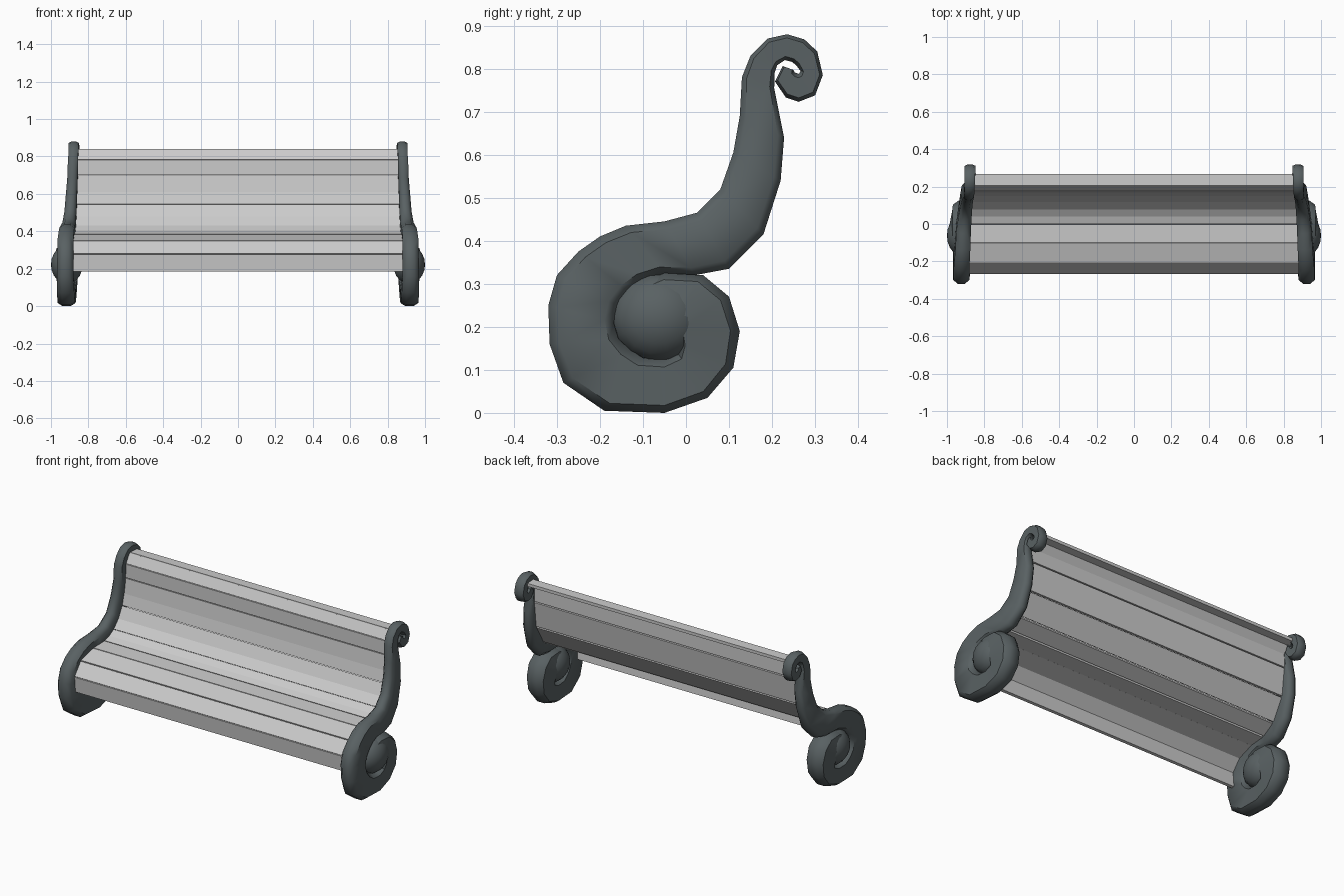
import bpy, bmesh, math
from mathutils import Vector

if "Cube" in bpy.data.objects:
    bpy.data.objects.remove(bpy.data.objects["Cube"])

# Scroll band: outer edge (y, z) and inner edge (y, z), from top curl to bottom eye
BAND = [
    (.225, .806, .250, .797), (.207, .770, .252, .792), (.232, .733, .256, .790),
    (.262, .723, .262, .788), (.300, .738, .264, .790), (.318, .785, .266, .795),
    (.305, .840, .256, .808), (.275, .868, .246, .816), (.235, .880, .230, .820),
    (.190, .870, .212, .808), (.150, .830, .206, .790), (.130, .780, .205, .755),
    (.125, .690, .228, .640), (.110, .605, .220, .540), (.080, .520, .180, .415),
    (.025, .465, .100, .335), (-.05, .445, .020, .320), (-.14, .435, -.05, .323),
    (-.20, .410, -.10, .308), (-.25, .375, -.135, .283), (-.30, .320, -.160, .250),
    (-.32, .250, -.168, .210), (-.317, .160, -.157, .172), (-.285, .070, -.130, .147),
    (-.19, .005, -.10, .128), (-.05, .000, -.05, .124), (.050, .035, -.02, .140),
    (.110, .105, -.02, .165), (.125, .190, -.03, .195), (.100, .270, -.04, .210),
    (.040, .320, -.05, .215), (-.05, .325, -.06, .215), (-.12, .295, -.07, .215)]

# Sideways centre and half thickness at chosen stations: (station, x, half)
THICK = [(0, .876, .031), (6, .876, .029), (10, .880, .026), (12, .885, .028),
         (14, .896, .032), (16, .911, .039), (19, .922, .042), (22, .924, .044),
         (26, .914, .050), (29, .915, .052), (32, .916, .050)]

# Chamfered cross-section: (across the band, sideways)
SECTION = [(-.5, -.45), (-.36, -1), (.36, -1), (.5, -.45),
           (.5, .45), (.36, 1), (-.36, 1), (-.5, .45)]


def thickness(i):
    for (a, xa, ha), (b, xb, hb) in zip(THICK, THICK[1:]):
        if a <= i <= b:
            t = (i - a) / (b - a)
            return xa + (xb - xa) * t, ha + (hb - ha) * t


def loft(bm, rings):
    """Skin a run of closed rings and cap both ends."""
    n = len(rings[0])
    for a, b in zip(rings, rings[1:]):
        for k in range(n):
            j = (k + 1) % n
            bm.faces.new((a[k], a[j], b[j], b[k]))
    bm.faces.new(rings[0])
    bm.faces.new(rings[-1])


def finish(bm, name, mat=None):
    bmesh.ops.recalc_face_normals(bm, faces=bm.faces)
    me = bpy.data.meshes.new(name)
    bm.to_mesh(me)
    bm.free()
    if mat:
        me.materials.append(mat)
    ob = bpy.data.objects.new(name, me)
    bpy.context.collection.objects.link(ob)
    return ob


def mirrored_smooth(ob, degrees):
    m = ob.modifiers.new("mirror", 'MIRROR')
    m.use_axis = (True, False, False)
    bpy.ops.object.select_all(action='DESELECT')
    ob.select_set(True)
    bpy.context.view_layer.objects.active = ob
    bpy.ops.object.shade_smooth_by_angle(angle=math.radians(degrees))


iron = bpy.data.materials.new("dark_iron")
iron.diffuse_color = (.10, .12, .125, 1)
iron.use_nodes = True
iron.node_tree.nodes["Principled BSDF"].inputs["Base Color"].default_value = iron.diffuse_color

# Scroll-shaped end frames; the last coil swells towards the eye
bm = bmesh.new()
rings = []
for i, (yo, zo, yi, zi) in enumerate(BAND):
    x, h = thickness(i)
    swell = max(0, min(1, (i - 26) / 3)) * .5
    o, n = Vector((0, yo, zo)), Vector((0, yi, zi))
    rings.append([bm.verts.new((o + n) / 2 + (n - o) * u +
                               Vector((x + v * h * (1 + swell * (u + .5)), 0, 0)))
                  for u, v in SECTION])
loft(bm, rings)
mirrored_smooth(finish(bm, "scroll_end", iron), 48)

# Domed eye in the middle of each lower scroll
bm = bmesh.new()
bmesh.ops.create_uvsphere(bm, u_segments=14, v_segments=10, radius=1)
for v in bm.verts:
    x, y, z = v.co
    v.co = (.915 + z * .085, -.062 + y * .112, .222 + x * .105)
mirrored_smooth(finish(bm, "scroll_eye", iron), 60)

# Slats: each is a run of profile points (y, z) on the front, with a flat back
SLATS = [
    [(-.260, .185), (-.268, .275)],
    [(-.267, .280), (-.212, .348)],
    [(-.208, .352), (-.102, .384)],
    [(-.098, .385), (-.002, .390)],
    [(.001, .391), (.040, .405), (.077, .430)],
    [(.078, .431), (.118, .478), (.149, .543)],
    [(.150, .545), (.165, .610), (.175, .697)],
    [(.175, .701), (.175, .780)],
    [(.176, .784), (.205, .836)],
    [(.209, .839), (.268, .838)]]
HALF, DEPTH = .88, .018
for k, pts in enumerate(SLATS):
    bm = bmesh.new()
    p = [Vector((0, y, z)) for y, z in pts]
    d = (p[-1] - p[0]).normalized()
    back = Vector((0, d.z, -d.y)) * DEPTH
    side = Vector((HALF, 0, 0))
    rows = []
    for c in p:
        b = p[0] + d * d.dot(c - p[0]) + back
        rows.append([bm.verts.new(q) for q in (c - side, c + side, b + side, b - side)])
    loft(bm, rows)
    finish(bm, f"slat_{k + 1}")
